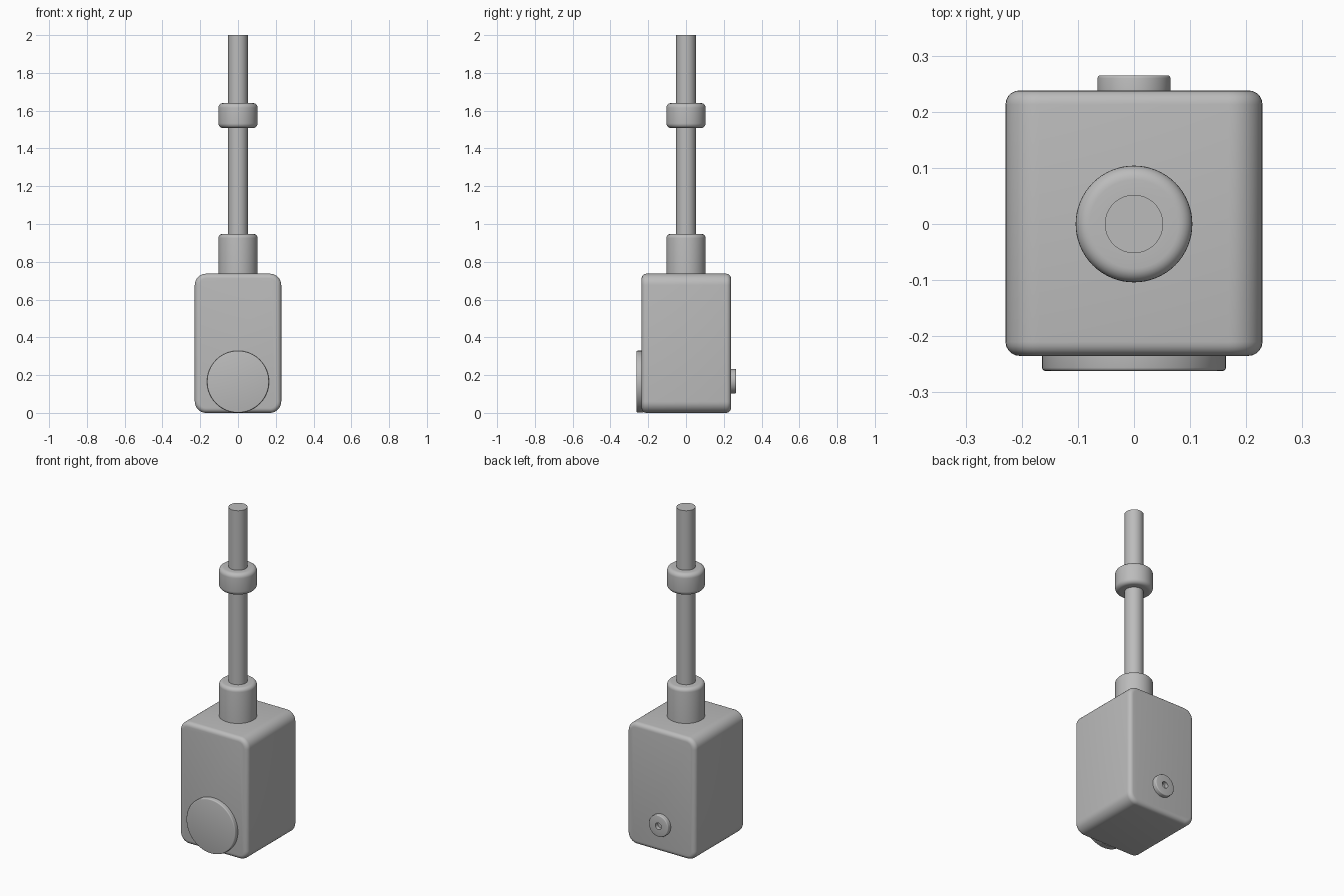
import bpy, bmesh, math
from mathutils import Matrix, Vector

default = bpy.data.objects.get("Cube")
if default:
    bpy.data.objects.remove(default, do_unlink=True)

grey = bpy.data.materials.new("plain grey")
grey.use_nodes = True
colour = (0.5, 0.5, 0.5, 1)
grey.diffuse_color = colour
grey.node_tree.nodes["Principled BSDF"].inputs["Base Color"].default_value = colour


def finish(name, bm, angle=35):
    bmesh.ops.recalc_face_normals(bm, faces=bm.faces)
    mesh = bpy.data.meshes.new(name)
    bm.to_mesh(mesh)
    bm.free()
    obj = bpy.data.objects.new(name, mesh)
    bpy.context.collection.objects.link(obj)
    mesh.materials.append(grey)
    bpy.ops.object.select_all(action='DESELECT')
    obj.select_set(True)
    bpy.context.view_layer.objects.active = obj
    bpy.ops.object.shade_smooth_by_angle(angle=math.radians(angle))
    return obj


def fillet(r, z, size, up=1, steps=6):
    """Quarter-round from the side wall to the end of a turned part."""
    arc = [(r - size + size * math.cos(a), z + up * size * (math.sin(a) - 1))
           for a in (math.pi / 2 * i / steps for i in range(steps + 1))]
    return arc if up > 0 else arc[::-1]


def lathe(name, profile, matrix=Matrix(), segments=64):
    """Turn a (radius, height) profile about its own z axis."""
    bm = bmesh.new()
    verts = [bm.verts.new((r, 0, z)) for r, z in profile]
    edges = [bm.edges.new(pair) for pair in zip(verts, verts[1:])]
    bmesh.ops.spin(bm, geom=verts + edges, cent=(0, 0, 0), axis=(0, 0, 1),
                   angle=math.tau, steps=segments, use_duplicate=False)
    bmesh.ops.remove_doubles(bm, verts=bm.verts, dist=1e-5)
    bmesh.ops.transform(bm, matrix=matrix, verts=bm.verts)
    return finish(name, bm)


# Housing: rounded rectangle run front to back, with softened end rims
half_w, height, corner = 0.229, 0.737, 0.06
y_front, y_back = -0.235, 0.238
bm = bmesh.new()
outline = []
for quarter, (sx, sz) in enumerate([(1, 1), (-1, 1), (-1, -1), (1, -1)]):
    cx = sx * (half_w - corner)
    cz = height / 2 + sz * (height / 2 - corner)
    for i in range(9):
        a = math.pi / 2 * (quarter + i / 8)
        outline.append(bm.verts.new((cx + corner * math.cos(a), y_front,
                                     cz + corner * math.sin(a))))
face = bm.faces.new(outline)
side = bmesh.ops.extrude_face_region(bm, geom=[face])
bmesh.ops.translate(bm, vec=(0, y_back - y_front, 0),
                    verts=[v for v in side["geom"] if isinstance(v, bmesh.types.BMVert)])
rims = [e for e in bm.edges if abs(e.verts[0].co.y - e.verts[1].co.y) < 1e-5]
bmesh.ops.bevel(bm, geom=rims, offset=0.025, segments=5, profile=0.5, affect='EDGES')
finish("housing", bm)

# Neck, shaft and ring stacked on the housing
lathe("neck_collar", [(0, 0.72), (0.104, 0.72)] + fillet(0.104, 0.947, 0.022) + [(0, 0.947)])
lathe("shaft", [(0, 0.9), (0.052, 0.9), (0.052, 2), (0, 2)])
lathe("shaft_ring", [(0.05, 1.508)] + fillet(0.104, 1.508, 0.025, -1)
      + fillet(0.104, 1.64, 0.025) + [(0.05, 1.64)])

# Front disc, facing -y
front = Matrix.Translation(Vector((0, -0.225, 0.165))) @ Matrix.Rotation(math.pi / 2, 4, 'X')
lathe("front_disc", [(0, 0), (0.164, 0)] + fillet(0.164, 0.037, 0.006, steps=3) + [(0, 0.037)], front)

# Back button with a small socket, facing +y
back = Matrix.Translation(Vector((0, 0.23, 0.168))) @ Matrix.Rotation(-math.pi / 2, 4, 'X')
lathe("back_button", [(0, 0), (0.065, 0)] + fillet(0.065, 0.035, 0.005, steps=3)
      + [(0.02, 0.035), (0.02, 0.01), (0, 0.01)], back)
